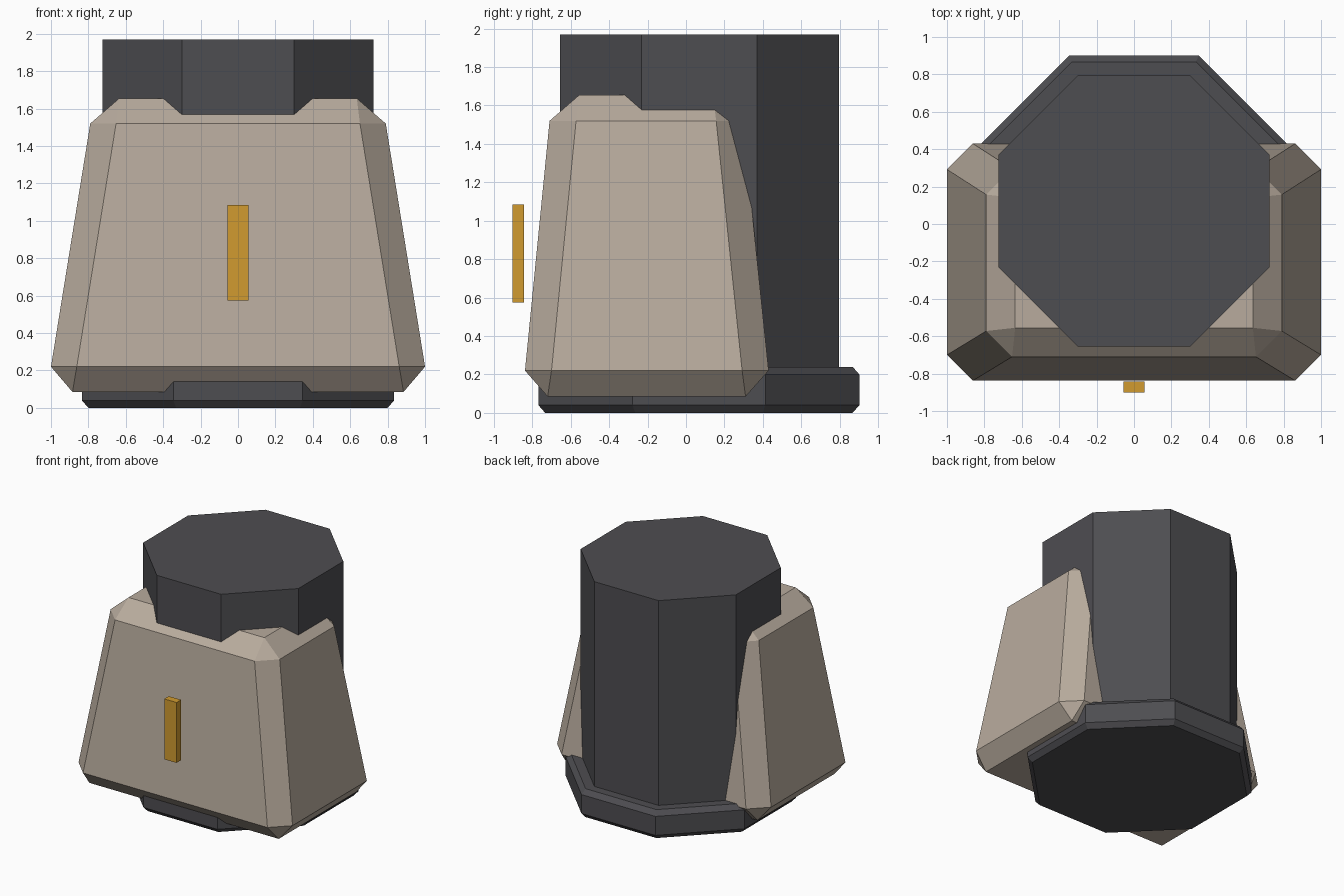
import bpy, bmesh, math

if "Cube" in bpy.data.objects:
    bpy.data.objects.remove(bpy.data.objects["Cube"], do_unlink=True)


def material(name, rgb):
    m = bpy.data.materials.new(name)
    m.use_nodes = True
    color = (*rgb, 1)
    m.diffuse_color = color
    m.node_tree.nodes["Principled BSDF"].inputs["Base Color"].default_value = color
    return m


def finish(name, bm, mat):
    bmesh.ops.recalc_face_normals(bm, faces=bm.faces)
    mesh = bpy.data.meshes.new(name)
    bm.to_mesh(mesh)
    bm.free()
    mesh.materials.append(mat)
    obj = bpy.data.objects.new(name, mesh)
    bpy.context.collection.objects.link(obj)
    return obj


def octagon_stack(name, rings, center_y, mat):
    """Stack regular octagons given as (flat-to-centre distance, height)."""
    bm = bmesh.new()
    loops = []
    for apothem, z in rings:
        r = apothem / math.cos(math.pi / 8)
        angles = [math.pi / 8 + i * math.pi / 4 for i in range(8)]
        loops.append([bm.verts.new((r * math.cos(a), center_y + r * math.sin(a), z))
                      for a in angles])
    for low, high in zip(loops, loops[1:]):
        for i in range(8):
            j = (i + 1) % 8
            bm.faces.new((low[i], low[j], high[j], high[i]))
    bm.faces.new(loops[0][::-1])
    bm.faces.new(loops[-1])
    return finish(name, bm, mat)


def chamfered_block(name, levels, mat):
    """Tapered box with cut edges; levels are (half x, front y, back y, z, corner cut)."""
    bm = bmesh.new()
    for hx, front, back, z, cut in levels:
        for side in (-1, 1):
            for y, inward in ((front, 1), (back, -1)):
                if cut:
                    bm.verts.new((side * (hx - cut), y, z))
                    bm.verts.new((side * hx, y + inward * cut, z))
                else:
                    bm.verts.new((side * hx, y, z))
    bmesh.ops.convex_hull(bm, input=bm.verts[:])
    bmesh.ops.dissolve_limit(bm, angle_limit=math.radians(1),
                             verts=bm.verts[:], edges=bm.edges[:])
    return finish(name, bm, mat)


dark = material("dark grey", (0.076, 0.075, 0.083))
beige = material("warm beige", (0.48, 0.41, 0.34))
gold = material("gold", (0.64, 0.33, 0.03))

# Central column and its bevelled foot
octagon_stack("column", [(0.725, 0.1), (0.725, 1.97)], 0.07, dark)
octagon_stack("base", [(0.80, 0), (0.835, 0.04), (0.835, 0.2), (0.80, 0.24)], 0.067, dark)

# Tapered armour shell around the front and sides
chamfered_block("armour_shell", [
    (0.885, -0.72, 0.31, 0.085, 0),
    (1.0, -0.838, 0.43, 0.22, 0.138),
    (0.79, -0.71, 0.295, 1.52, 0.138),
    (0.635, -0.555, 0.14, 1.655, 0),
], beige)

# Small upright bar in front of the shell
chamfered_block("front_bar", [
    (0.057, -0.902, -0.842, 0.575, 0),
    (0.057, -0.902, -0.842, 1.085, 0),
], gold)
